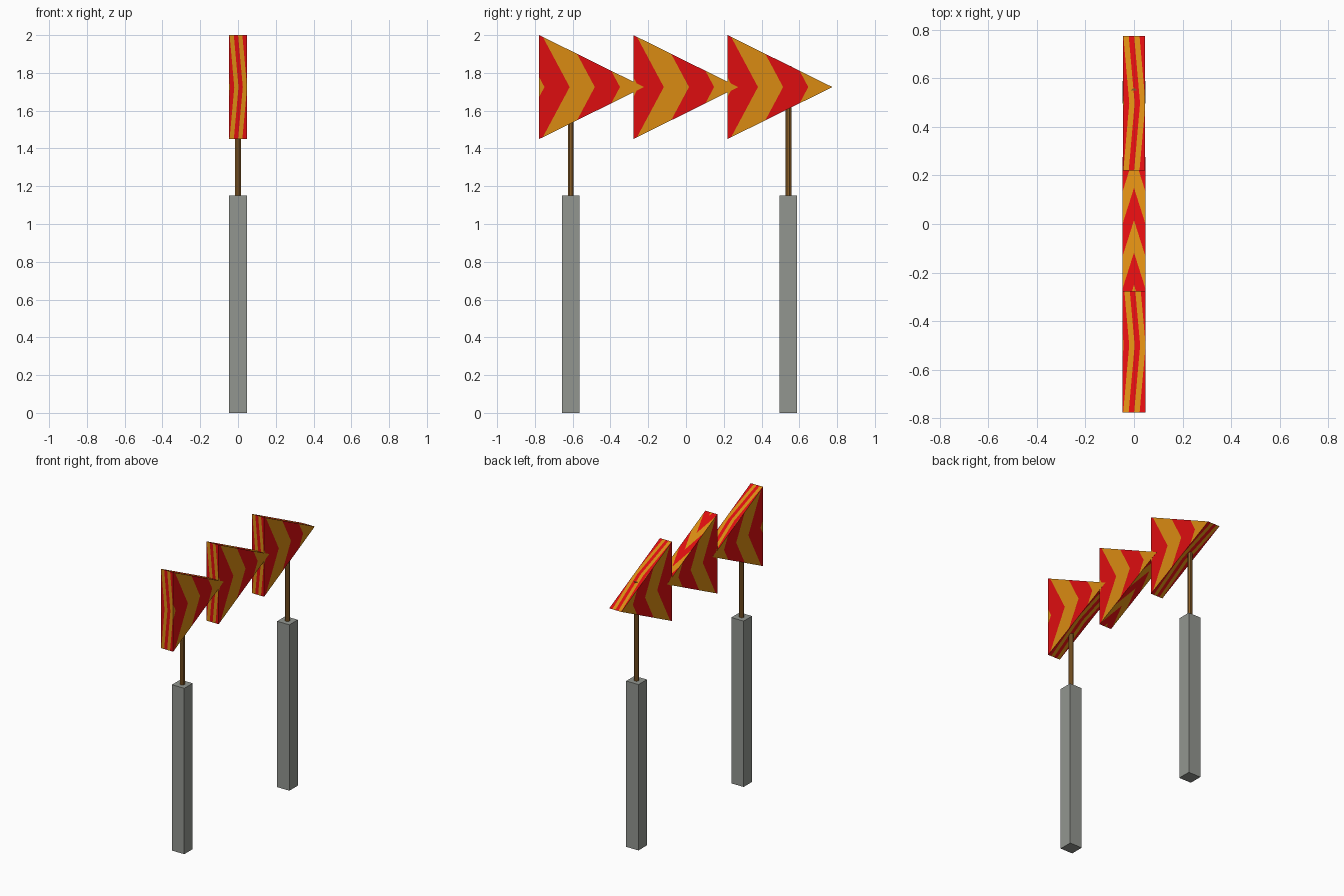
import bpy, bmesh, math
from mathutils import Vector

if "Cube" in bpy.data.objects:
    bpy.data.objects.remove(bpy.data.objects["Cube"])


def material(name, rgb):
    m = bpy.data.materials.new(name)
    m.diffuse_color = (*rgb, 1)
    m.use_nodes = True
    m.node_tree.nodes["Principled BSDF"].inputs["Base Color"].default_value = m.diffuse_color
    return m


ORANGE = material("orange", (0.70, 0.26, 0.006))
RED = material("red", (0.73, 0.004, 0.005))
GREY = material("concrete grey", (0.29, 0.305, 0.28))
BROWN = material("wood brown", (0.26, 0.115, 0.022))

LENGTH, LOW, HEIGHT = 0.555, 1.45, 0.55
FIRST, STEP, SLOPE = 0.05, 0.24, 0.53      # chevron spacing and slant
SQUARE = [(0, 0), (1, 0), (1, 1), (0, 1)]
TRIANGLE = [(0, 0), (1, 0.5), (0, 1)]


def chevron_panel(outline):
    """Flat panel in unit space, cut along chevron lines pointing to +u."""
    bm = bmesh.new()
    bm.faces.new([bm.verts.new((u, v, 0)) for u, v in outline])

    def cut(faces, co, no):
        geom = set(faces)
        for f in faces:
            geom.update(f.edges)
            geom.update(f.verts)
        bmesh.ops.bisect_plane(bm, geom=list(geom), plane_co=co, plane_no=no, dist=1e-6)

    cut(bm.faces[:], (0, 0.5, 0), (0, 1, 0))
    for k in range(5):
        for side in (-1, 1):
            half = [f for f in bm.faces if (f.calc_center_median().y - 0.5) * side > 0]
            cut(half, (FIRST + STEP * k, 0.5, 0), (1, SLOPE * side, 0))
    polys = []
    for f in bm.faces:
        c = f.calc_center_median()
        band = math.floor((c.x + SLOPE * abs(c.y - 0.5) - FIRST) / STEP)
        polys.append(([(v.co.x, v.co.y) for v in f.verts], 0 if band % 2 else 1))
    bm.free()
    return polys


def arrow(name, y0, half, along):
    """Triangular prism; 'along' runs the chevrons of the slanted sides towards the tip."""
    def side(s):
        return lambda u, v: (s * half, y0 + LENGTH * u, LOW + HEIGHT * v)

    def back(u, v):
        return (half * (2 * u - 1), y0, LOW + HEIGHT * v)

    def slant(s):
        def place(u, v):
            x, t = (v, u) if along else (u, v)
            z = LOW + HEIGHT / 2 * (1 + s * (1 - t))
            return (half * (2 * x - 1), y0 + LENGTH * t, z)
        return place

    centre = Vector((0, y0 + LENGTH / 3, LOW + HEIGHT / 2))
    bm = bmesh.new()
    for outline, place in ((TRIANGLE, side(1)), (TRIANGLE, side(-1)), (SQUARE, back),
                           (SQUARE, slant(1)), (SQUARE, slant(-1))):
        for pts, colour in chevron_panel(outline):
            f = bm.faces.new([bm.verts.new(place(u, v)) for u, v in pts])
            f.material_index = colour
            f.normal_update()
            if f.normal.dot(f.calc_center_median() - centre) < 0:
                f.normal_flip()
    bmesh.ops.remove_doubles(bm, verts=bm.verts[:], dist=1e-5)
    mesh = bpy.data.meshes.new(name)
    bm.to_mesh(mesh)
    bm.free()
    mesh.materials.append(ORANGE)
    mesh.materials.append(RED)
    bpy.context.collection.objects.link(bpy.data.objects.new(name, mesh))


# Three overlapping arrow boards
for i, name in enumerate(("arrow_front", "arrow_middle", "arrow_back")):
    arrow(name, -0.777 + 0.4985 * i, 0.047 - 0.0004 * i, i == 1)

# Concrete bases with wooden poles
for tag, y in (("front", -0.61), ("back", 0.542)):
    bpy.ops.mesh.primitive_cube_add(size=1, location=(0, y, 0.575))
    base = bpy.context.object
    base.name = "base_" + tag
    base.scale = (0.094, 0.092, 1.15)
    base.data.materials.append(GREY)

    bpy.ops.mesh.primitive_cylinder_add(vertices=8, radius=0.0165, depth=0.737,
                                        location=(0, y, 1.4685),
                                        rotation=(0, 0, math.pi / 8))
    pole = bpy.context.object
    pole.name = "pole_" + tag
    pole.data.materials.append(BROWN)
